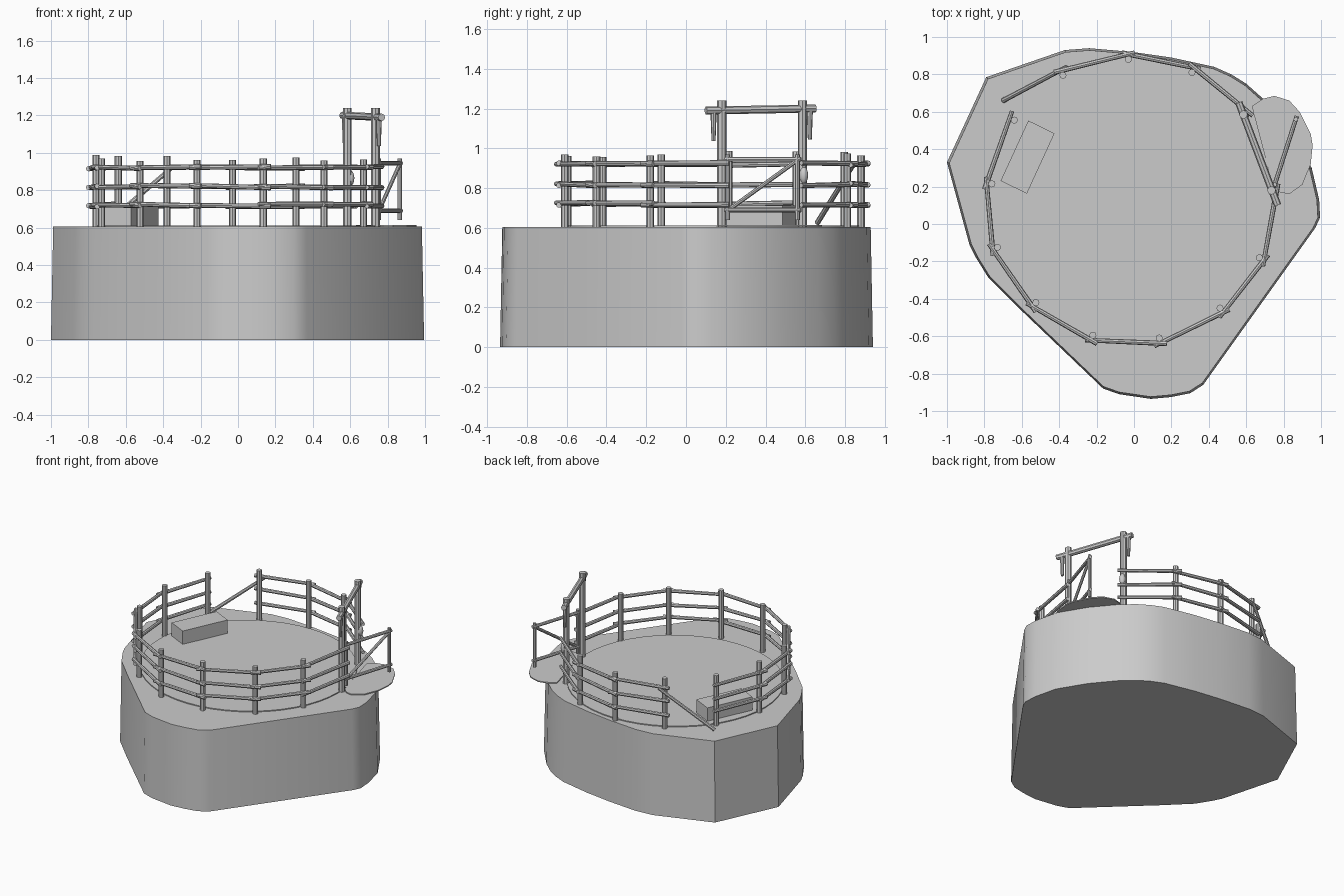
import bpy, bmesh, math, random
from mathutils import Vector

random.seed(4)
if "Cube" in bpy.data.objects:
    bpy.data.objects.remove(bpy.data.objects["Cube"])

grey = bpy.data.materials.new("plain grey")
grey.use_nodes = True
grey.diffuse_color = (0.6, 0.6, 0.6, 1)
grey.node_tree.nodes["Principled BSDF"].inputs["Base Color"].default_value = (0.6, 0.6, 0.6, 1)


def finish(bm, name, smooth=True):
    bmesh.ops.recalc_face_normals(bm, faces=bm.faces)
    mesh = bpy.data.meshes.new(name)
    bm.to_mesh(mesh)
    bm.free()
    mesh.materials.append(grey)
    obj = bpy.data.objects.new(name, mesh)
    bpy.context.collection.objects.link(obj)
    if smooth:
        bpy.ops.object.select_all(action='DESELECT')
        obj.select_set(True)
        bpy.context.view_layer.objects.active = obj
        bpy.ops.object.shade_smooth_by_angle(angle=math.radians(30))
    return obj


def slab(name, outline, z0, z1, top_scale=1.0):
    """Upright prism from a plan outline, optionally tapered."""
    bm = bmesh.new()
    low = [bm.verts.new((x, y, z0)) for x, y in outline]
    high = [bm.verts.new((x * top_scale, y * top_scale, z1)) for x, y in outline]
    bm.faces.new(low[::-1])
    bm.faces.new(high)
    for i in range(len(low)):
        j = (i + 1) % len(low)
        bm.faces.new((low[i], low[j], high[j], high[i]))
    return finish(bm, name)


def pole(name, a, b, r0, r1=None, sides=8):
    """Round timber between two points."""
    a, b = Vector(a), Vector(b)
    bm = bmesh.new()
    bmesh.ops.create_cone(bm, cap_ends=True, segments=sides, radius1=r0,
                          radius2=r1 or r0, depth=(b - a).length)
    turn = (b - a).to_track_quat('Z', 'Y').to_matrix()
    for v in bm.verts:
        v.co = turn @ v.co + (a + b) / 2
    return finish(bm, name)


# Rocky ground block
block = [(-1, .33), (-.79, .785), (-.37, .93), (-.24, .94), (-.01, .92), (.2, .89), (.43, .84),
         (.52, .8), (.6, .75), (.69, .67), (.83, .5), (.95, .3), (.99, .13), (.995, .035),
         (.97, -.02), (.37, -.86), (.3, -.905), (.2, -.925), (.09, -.935), (-.08, -.91),
         (-.165, -.88), (-.61, -.455), (-.78, -.285), (-.845, -.18), (-.88, -.11)]
slab("ground_block", block, 0, 0.605, 0.988)

# Worn yard floor and the patch outside the gate
yard = [(-.01 + .745 * math.cos(t * math.tau / 48), .14 + .73 * math.sin(t * math.tau / 48))
        for t in range(48)]
slab("yard_floor", yard, 0.6, 0.612)
patch = [(.63, .63), (.69, .67), (.75, .685), (.83, .66), (.885, .6), (.945, .48), (.955, .42),
         (.945, .32), (.9, .21), (.83, .16), (.78, .17), (.74, .21)]
slab("gate_patch", patch, 0.606, 0.614)

# Fence posts, clockwise from the gate's front post to its back post
posts = [(.735, .18), (.67, -.18), (.46, -.45), (.135, -.61), (-.22, -.595), (-.525, -.42),
         (-.73, -.125), (-.76, .215), (-.64, .555), (-.38, .795), (-.03, .88), (.31, .81),
         (.585, .585)]
last = len(posts) - 1
broken_span = 8
for i, (x, y) in enumerate(posts):
    if i in (0, last):
        pole("gate_post", (x, y, .6), (x, y, 1.24), .023)
    else:
        pole("fence_post", (x, y, .6), (x, y, random.uniform(.955, .99)), .019)

# Three rails per span, set on the outer side of the posts
centre = Vector((-.01, .14))
for i in range(last):
    if i == broken_span:
        continue
    ends = []
    for x, y in posts[i:i + 2]:
        p = Vector((x, y))
        ends.append(p + (p - centre).normalized() * .028)
    along = (ends[1] - ends[0]).normalized() * .035
    a, b = ends[0] - along, ends[1] + along
    for z in (.72, .82, .92):
        za, zb = (z + random.uniform(-.008, .008) for _ in range(2))
        pole("fence_rail", (a.x, a.y, za), (b.x, b.y, zb), .014, .012)

# Fallen rail in the broken span
pole("fallen_rail", (-.70, .66, .625), (-.36, .84, .915), .014, .012)

# Gateway beam with hanging ends
beam_a, beam_b = Vector((.768, .1, 1.19)), Vector((.56, .65, 1.2))
pole("gate_beam", beam_a, beam_b, .02)
for t in (.07, .95):
    p = beam_a.lerp(beam_b, t)
    pole("beam_hanger", p, p - Vector((0, 0, .155)), .016, .01)

# Rope coil on the back gate post
bm = bmesh.new()
bmesh.ops.create_uvsphere(bm, u_segments=12, v_segments=8, radius=1)
for v in bm.verts:
    v.co = Vector((.6 + v.co.x * .022, .592 + v.co.y * .022, .865 + v.co.z * .042))
finish(bm, "rope_coil")

# Open gate leaf, swung outwards
hinge, tip = Vector((.752, .21, 0)), Vector((.865, .56, 0))


def leaf(t, z):
    p = hinge.lerp(tip, t)
    return (p.x, p.y, z)


for t in (0, 1):
    pole("gate_upright", leaf(t, .64), leaf(t, .97), .012)
pole("gate_top_rail", leaf(-.04, .945), leaf(1.05, .945), .012)
pole("gate_bottom_rail", leaf(-.04, .69), leaf(1.05, .69), .012)
pole("gate_brace", leaf(.05, .7), leaf(.98, .935), .011)

# Feed box
across = Vector((.14, -.069))
length = Vector((-.148, -.322))
corner = Vector((-.565, .553))
box = [corner, corner + across, corner + across + length, corner + length]
slab("feed_box", [tuple(p) for p in box], .605, .712)
